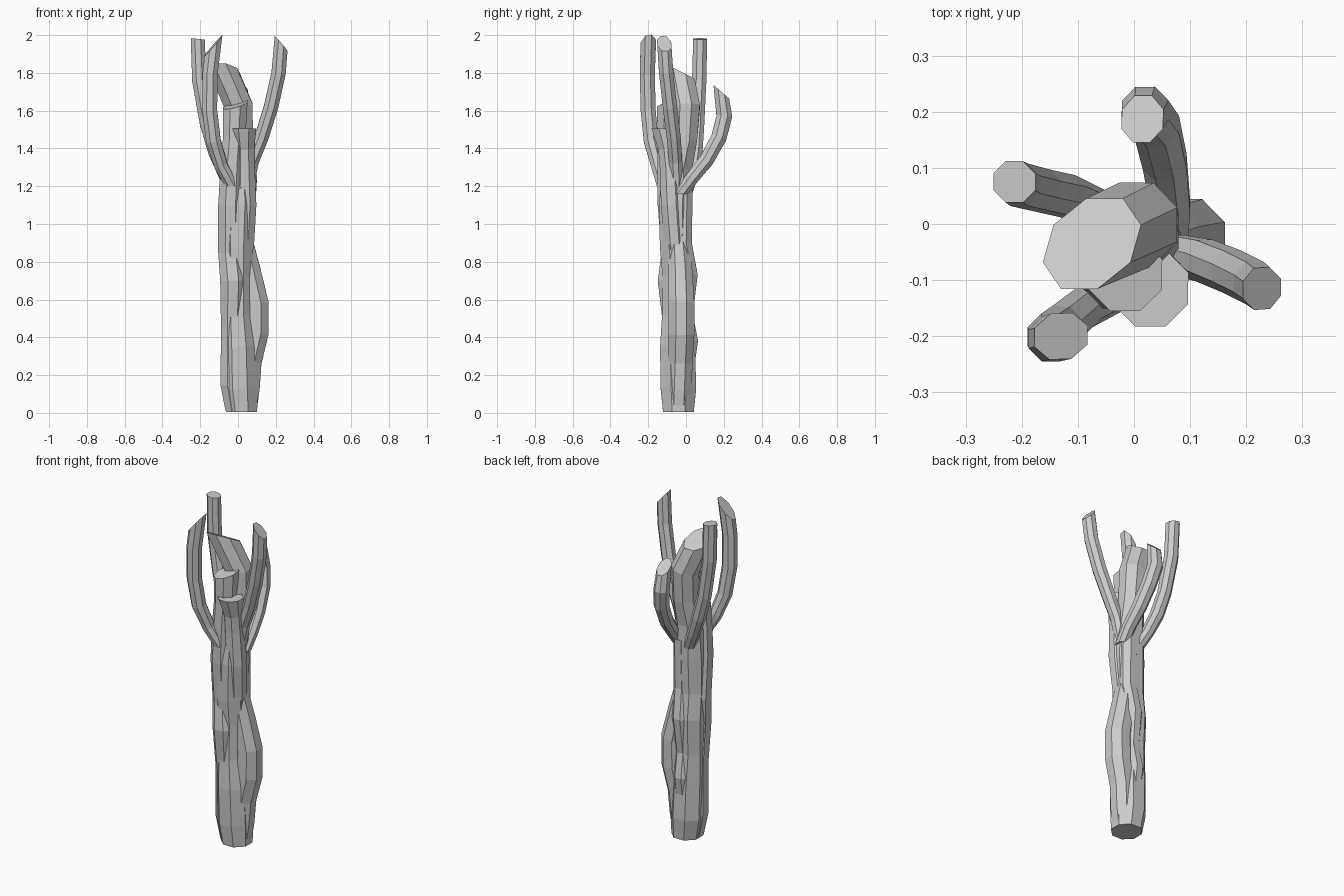
import bpy, bmesh, math
from mathutils import Vector


def tube(name, pts, cut=None, base=(0, 0, 1), sides=8):
    """Flat-faced tube through (x, y, z, radius) points; end caps sliced along a plane normal."""
    bm = bmesh.new()
    P = [Vector(p[:3]) for p in pts]
    rings = []
    for i, p in enumerate(P):
        lo, hi = max(i - 1, 0), min(i + 1, len(P) - 1)
        t = (P[hi] - P[lo]).normalized()
        u = (Vector((1, 0, 0)) - t * t.x).normalized()
        v = t.cross(u)
        n = t
        if i == len(P) - 1 and cut:
            n = Vector(cut)
        elif i == 0:
            n = Vector(base)
        ring = []
        for k in range(sides):
            a = 2 * math.pi * (k + 0.5) / sides
            o = (u * math.cos(a) + v * math.sin(a)) * pts[i][3]
            o -= t * (o.dot(n) / t.dot(n))      # slide onto the cut plane
            ring.append(bm.verts.new(p + o))
        rings.append(ring)
    for a, b in zip(rings, rings[1:]):
        for k in range(sides):
            j = (k + 1) % sides
            bm.faces.new((a[k], a[j], b[j], b[k]))
    bm.faces.new(rings[0][::-1])
    bm.faces.new(rings[-1])
    me = bpy.data.meshes.new(name)
    bm.to_mesh(me)
    bm.free()
    ob = bpy.data.objects.new(name, me)
    bpy.context.collection.objects.link(ob)
    return ob


# Main trunk, ending in the large leaning broken top
tube("trunk_main", [
    (0.02, -0.04, 0.005, 0.088), (0.01, -0.04, 0.13, 0.102), (0.005, -0.045, 0.35, 0.1),
    (-0.005, -0.045, 0.52, 0.088), (-0.005, -0.04, 0.73, 0.092), (-0.005, -0.055, 0.88, 0.09),
    (0.0, -0.055, 1.1, 0.096), (0.0, -0.045, 1.3, 0.085), (0.01, -0.01, 1.45, 0.075),
    (0.005, 0.0, 1.62, 0.08), (-0.075, -0.035, 1.81, 0.078)], cut=(0.0, 0.45, 0.89))

# Strands twisting around the trunk
tube("right_strand", [
    (0.035, -0.04, 0.01, 0.068), (0.05, -0.035, 0.13, 0.07), (0.06, -0.03, 0.27, 0.07),
    (0.092, -0.025, 0.42, 0.075), (0.093, -0.025, 0.58, 0.075), (0.055, -0.03, 0.76, 0.068),
    (0.02, -0.04, 0.92, 0.06)])
tube("left_strand", [
    (-0.01, -0.05, 0.01, 0.06), (-0.03, -0.055, 0.15, 0.068), (-0.03, -0.06, 0.45, 0.065),
    (-0.025, -0.08, 0.7, 0.075), (-0.04, -0.065, 0.85, 0.07), (-0.04, -0.085, 1.1, 0.07),
    (-0.03, -0.09, 1.32, 0.066), (-0.02, -0.09, 1.46, 0.064), (-0.015, -0.09, 1.63, 0.07)],
    cut=(-0.25, -0.2, 0.95))
tube("front_strand", [
    (0.0, -0.04, 0.7, 0.055), (0.03, -0.06, 0.9, 0.06), (0.04, -0.075, 1.1, 0.062),
    (0.035, -0.085, 1.3, 0.058), (0.035, -0.095, 1.4, 0.056), (0.03, -0.115, 1.505, 0.072)],
    cut=(0, 0, 1))
tube("back_strand", [
    (0.02, -0.02, 0.1, 0.05), (0.01, 0.0, 0.26, 0.05), (0.01, 0.016, 0.38, 0.052),
    (0.015, -0.01, 0.52, 0.05), (0.02, 0.01, 0.73, 0.056), (0.03, -0.02, 0.9, 0.055),
    (0.03, -0.015, 1.2, 0.055)])

# Branches rising from the crown, each with a slanted broken end
tube("back_branch", [
    (0.06, -0.03, 1.16, 0.038), (0.065, 0.03, 1.24, 0.038), (0.055, 0.11, 1.34, 0.042),
    (0.04, 0.175, 1.46, 0.044), (0.02, 0.203, 1.57, 0.045), (0.015, 0.187, 1.7, 0.04)],
    cut=(0, 0.65, 0.76))
tube("left_branch", [
    (-0.02, 0.0, 1.16, 0.035), (-0.07, 0.03, 1.26, 0.036), (-0.12, 0.05, 1.38, 0.04),
    (-0.165, 0.06, 1.53, 0.04), (-0.205, 0.07, 1.76, 0.041), (-0.213, 0.075, 1.98, 0.04)],
    cut=(0.1, 0, 1))
tube("front_left_branch", [
    (-0.03, -0.12, 1.2, 0.036), (-0.09, -0.15, 1.31, 0.038), (-0.13, -0.185, 1.44, 0.042),
    (-0.15, -0.2, 1.6, 0.043), (-0.148, -0.205, 1.79, 0.043), (-0.13, -0.2, 1.945, 0.044)],
    cut=(-0.75, -0.1, 0.65))
tube("right_branch", [
    (0.05, -0.05, 1.2, 0.036), (0.075, -0.055, 1.33, 0.038), (0.125, -0.065, 1.46, 0.04),
    (0.175, -0.085, 1.62, 0.041), (0.215, -0.105, 1.8, 0.041), (0.228, -0.115, 1.955, 0.04)],
    cut=(0.75, 0.1, 0.65))
